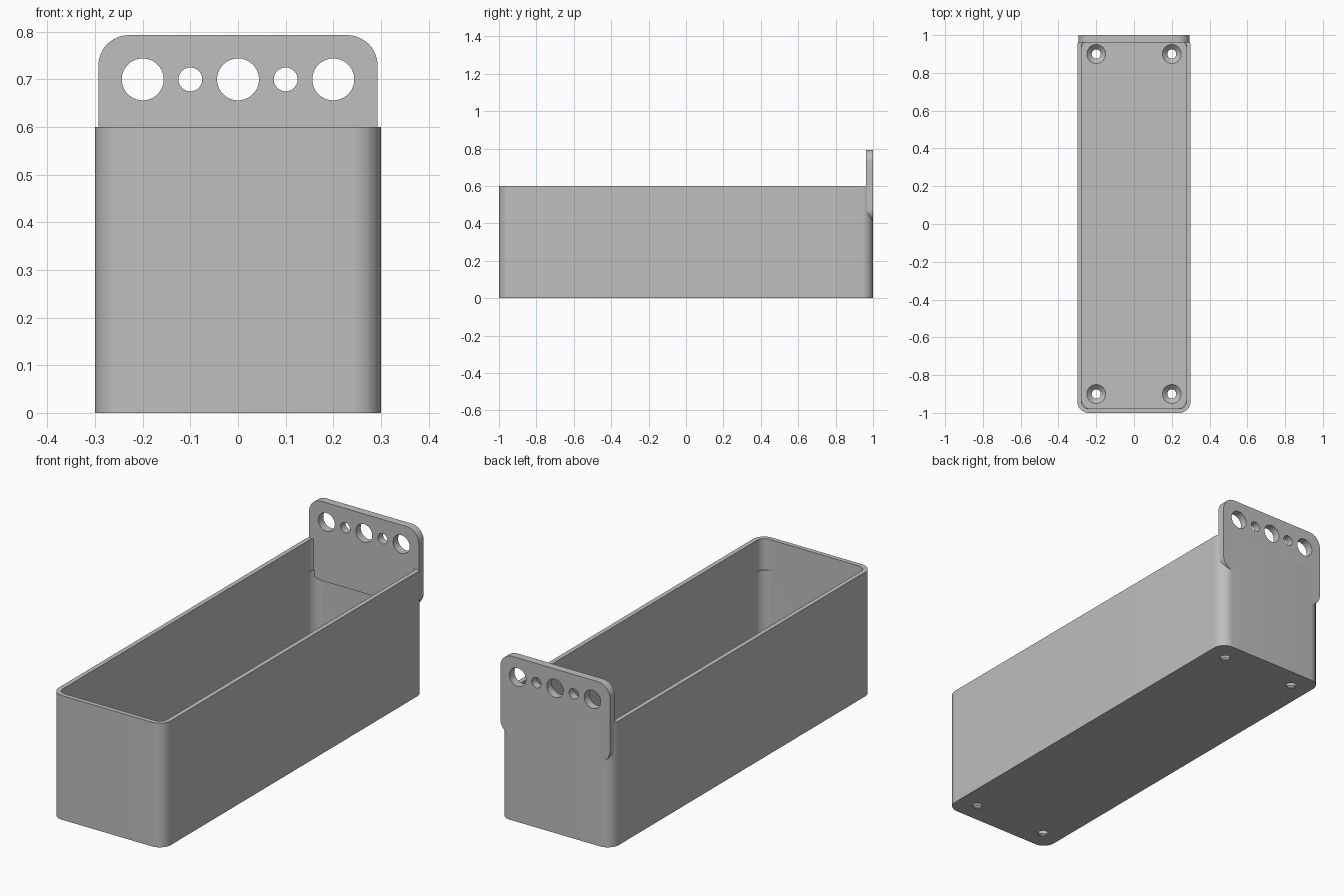
import bpy, bmesh, math
from mathutils import Matrix

if "Cube" in bpy.data.objects:
    bpy.data.objects.remove(bpy.data.objects["Cube"])

grey = bpy.data.materials.new("light grey")
grey.diffuse_color = (0.52, 0.52, 0.52, 1)
grey.use_nodes = True
grey.node_tree.nodes["Principled BSDF"].inputs["Base Color"].default_value = grey.diffuse_color


def make(name, bm):
    bmesh.ops.recalc_face_normals(bm, faces=bm.faces)
    me = bpy.data.meshes.new(name)
    bm.to_mesh(me)
    bm.free()
    ob = bpy.data.objects.new(name, me)
    bpy.context.collection.objects.link(ob)
    me.materials.append(grey)
    return ob


def rounded_prism(name, hx, hy, r, z0, z1, segs=12, matrix=None):
    """Rounded rectangle extruded from z0 to z1."""
    bm = bmesh.new()
    verts = []
    for i, (sx, sy) in enumerate([(1, 1), (-1, 1), (-1, -1), (1, -1)]):
        for k in range(segs + 1):
            a = math.pi / 2 * (i + k / segs)
            verts.append(bm.verts.new((sx * (hx - r) + r * math.cos(a),
                                       sy * (hy - r) + r * math.sin(a), z0)))
    face = bm.faces.new(verts)
    ext = bmesh.ops.extrude_face_region(bm, geom=[face])
    top = [g for g in ext["geom"] if isinstance(g, bmesh.types.BMVert)]
    bmesh.ops.translate(bm, verts=top, vec=(0, 0, z1 - z0))
    if matrix:
        bm.transform(matrix)
    return make(name, bm)


def cone(name, r1, r2, depth, matrix):
    bm = bmesh.new()
    bmesh.ops.create_cone(bm, cap_ends=True, segments=40, radius1=r1,
                          radius2=r2, depth=depth, matrix=matrix)
    return make(name, bm)


def cut(ob, cutters):
    """Subtract each cutter, then delete it."""
    bpy.context.view_layer.objects.active = ob
    for c in cutters:
        mod = ob.modifiers.new("cut", "BOOLEAN")
        mod.operation = "DIFFERENCE"
        mod.solver = "EXACT"
        mod.object = c
        bpy.ops.object.modifier_apply(modifier=mod.name)
        bpy.data.objects.remove(c)


def smooth(ob):
    bpy.ops.object.select_all(action="DESELECT")
    ob.select_set(True)
    bpy.context.view_layer.objects.active = ob
    bpy.ops.object.shade_smooth_by_angle(angle=math.radians(30))


WALL, FLOOR, HEIGHT = 0.022, 0.03, 0.6

# Open tray; the inside corners are slightly fuller in the lower part
tray = rounded_prism("tray", 0.3, 1.0, 0.06, 0, HEIGHT)
cutters = [
    rounded_prism("cavity", 0.3 - WALL, 1 - WALL, 0.052, FLOOR, 0.7),
    rounded_prism("upper_cavity", 0.3 - WALL, 1 - WALL, 0.038, 0.45, 0.7),
]

# Countersunk screw holes in the floor
for x in (-0.2, 0.2):
    for y in (-0.9, 0.9):
        cutters.append(cone("screw_hole", 0.024, 0.024, 0.2,
                            Matrix.Translation((x, y, 0))))
        cutters.append(cone("countersink", 0.022, 0.052, 0.03,
                            Matrix.Translation((x, y, FLOOR - 0.013))))
cut(tray, cutters)
smooth(tray)

# Upright hanging plate at the back
Z0, Z1, THICK = 0.41, 0.793, 0.038
upright = Matrix.Translation((0, 1, (Z0 + Z1) / 2)) @ Matrix.Rotation(math.pi / 2, 4, "X")
plate = rounded_prism("hanging_plate", 0.293, (Z1 - Z0) / 2, 0.064, 0, THICK,
                      matrix=upright)

# Row of alternating large and small holes
holes = []
for i in range(5):
    r = 0.044 if i % 2 == 0 else 0.025
    holes.append(cone("plate_hole", r, r, 0.3,
                      Matrix.Translation((-0.2 + 0.1 * i, 1 - THICK / 2, 0.7))
                      @ Matrix.Rotation(math.pi / 2, 4, "X")))
cut(plate, holes)
smooth(plate)
